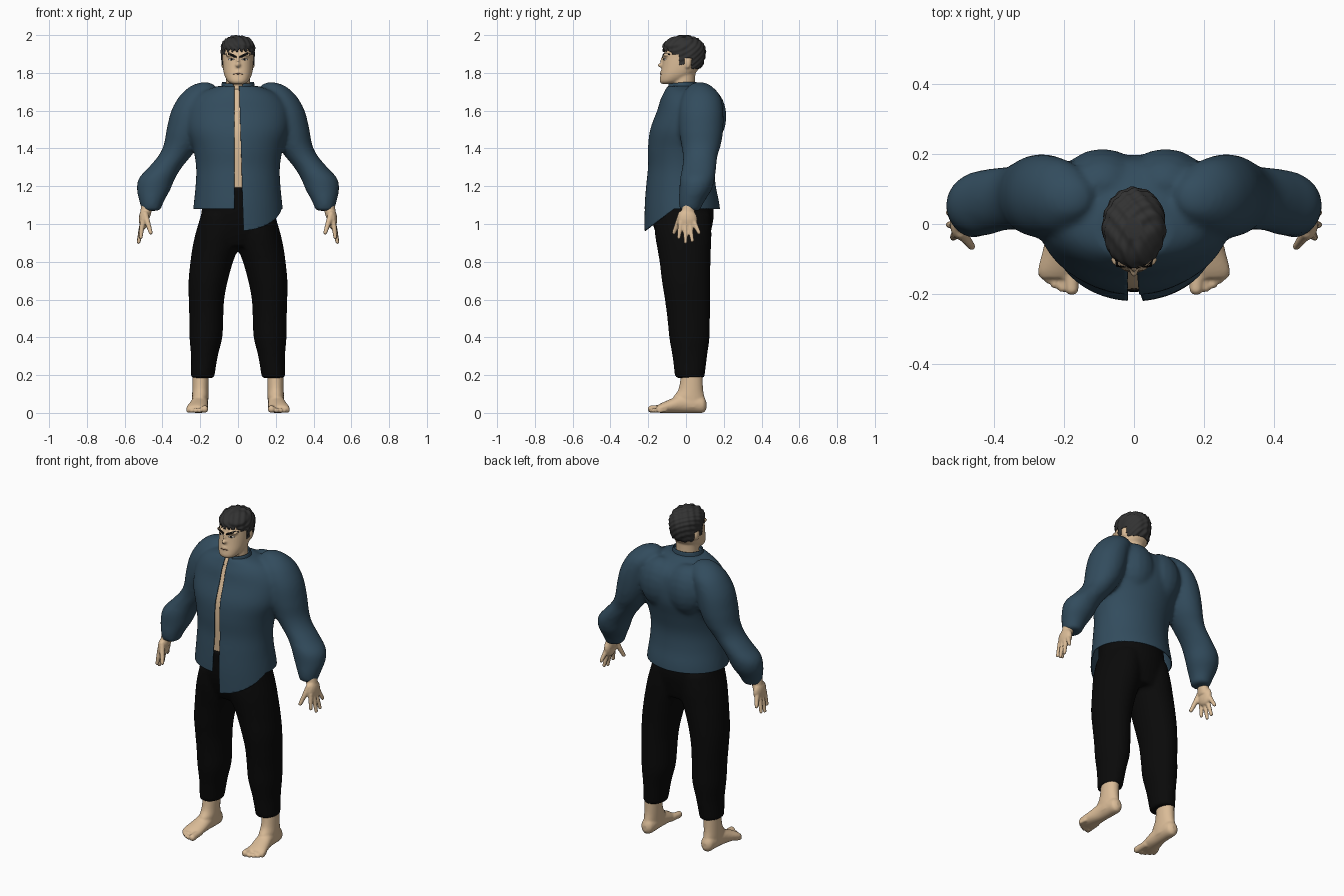
import bpy, bmesh, math
from mathutils import Vector, Matrix
from mathutils.bvhtree import BVHTree

if "Cube" in bpy.data.objects:
    bpy.data.objects.remove(bpy.data.objects["Cube"])


def material(name, rgb):
    m = bpy.data.materials.new(name)
    m.diffuse_color = (*rgb, 1)
    m.use_nodes = True
    m.node_tree.nodes["Principled BSDF"].inputs["Base Color"].default_value = m.diffuse_color
    return m


SKIN = material("tan skin", (0.70, 0.50, 0.31))
BLUE = material("slate blue cloth", (0.032, 0.072, 0.11))
BLACK = material("black cloth", (0.003, 0.003, 0.003))
HAIR = material("charcoal hair", (0.032, 0.032, 0.032))
WHITE = material("eye white", (0.75, 0.72, 0.68))
LIP = material("mouth brown", (0.28, 0.15, 0.09))


def loft(bm, rings, side=1, axis="z", n=32, steps=5, caps=True, power=2.0):
    """Smooth tube through rings (t, u, v, ru, rv); t runs along the axis."""
    R = [Vector(r) for r in rings]
    R = [2 * R[0] - R[1]] + R + [2 * R[-1] - R[-2]]
    rows = []
    for i in range(1, len(R) - 2):
        a, b, c, d = R[i - 1:i + 3]
        for k in range(steps + (i == len(R) - 3)):
            f = k / steps
            rows.append(0.5 * (2 * b + (c - a) * f + (2 * a - 5 * b + 4 * c - d) * f * f
                               + (3 * b - a - 3 * c + d) * f ** 3))
    loops = []
    for t, u, v, ru, rv in rows:
        loop = []
        for j in range(n):
            w = 2 * math.pi * j / n
            c, s = math.cos(w), math.sin(w)
            p = u * side + ru * math.copysign(abs(c) ** (2 / power), c)
            q = v + rv * math.copysign(abs(s) ** (2 / power), s)
            loop.append(bm.verts.new((p, q, t) if axis == "z" else (p, t, q)))
        loops.append(loop)
    for a, b in zip(loops, loops[1:]):
        for j in range(n):
            bm.faces.new((a[j], a[(j + 1) % n], b[(j + 1) % n], b[j]))
    if caps:
        bm.faces.new(loops[0])
        bm.faces.new(loops[-1])


def blob(bm, loc, radii):
    m = Matrix.Translation(loc) @ Matrix.Diagonal((*radii, 1))
    bmesh.ops.create_uvsphere(bm, u_segments=16, v_segments=10, radius=1, matrix=m)


def digit(bm, a, b, ra, rb, side):
    a, b = Vector(a), Vector(b)
    for i in range(11):
        p, r = a.lerp(b, i / 10), ra + (rb - ra) * i / 10
        blob(bm, (p.x * side, p.y, p.z), (r, r, r))


def finish(name, bm, mat):
    bmesh.ops.recalc_face_normals(bm, faces=bm.faces)
    me = bpy.data.meshes.new(name)
    bm.to_mesh(me)
    bm.free()
    for p in me.polygons:
        p.use_smooth = True
    me.materials.append(mat)
    ob = bpy.data.objects.new(name, me)
    bpy.context.collection.objects.link(ob)
    return ob


def fuse(name, bm, mat, voxel, smooth):
    """Merge overlapping solids into one smooth skin."""
    ob = finish(name, bm, mat)
    r = ob.modifiers.new("merge", "REMESH")
    r.mode, r.voxel_size, r.use_smooth_shade = "VOXEL", voxel, True
    s = ob.modifiers.new("relax", "SMOOTH")
    s.factor, s.iterations = 0.5, smooth
    dg = bpy.context.evaluated_depsgraph_get()
    me = bpy.data.meshes.new_from_object(ob.evaluated_get(dg))
    ob.modifiers.clear()
    ob.data = me
    me.materials.clear()
    me.materials.append(mat)
    for p in me.polygons:
        p.use_smooth, p.material_index = True, 0
    return ob


# jacket: torso, back muscles and sleeves merged
bm = bmesh.new()
loft(bm, [(.90, 0, -.02, .25, .20), (1.08, 0, -.02, .237, .20), (1.2, 0, -.027, .225, .185),
          (1.3, 0, -.025, .222, .177), (1.4, 0, -.015, .238, .187), (1.5, 0, .003, .27, .193),
          (1.6, 0, .02, .27, .173), (1.66, 0, .02, .24, .155), (1.70, 0, .008, .19, .123),
          (1.73, 0, -.015, .11, .085)], n=48)
for s in (-1, 1):
    blob(bm, (s * .09, .115, 1.57), (.12, .10, .15))
    loft(bm, [(1.75, .175, .07, .02, .025), (1.73, .185, .075, .065, .06), (1.68, .215, .08, .092, .10),
              (1.6, .25, .08, .103, .117), (1.5, .275, .08, .103, .117), (1.42, .30, .08, .093, .105),
              (1.36, .335, .075, .087, .092), (1.30, .385, .07, .088, .09), (1.24, .43, .06, .096, .092),
              (1.18, .447, .05, .088, .085), (1.12, .457, .03, .065, .068), (1.07, .46, .02, .048, .053)], s)
jacket = fuse("jacket", bm, BLUE, .012, 5)

# cut the front opening and the uneven hem
bm = bmesh.new()
bm.from_mesh(jacket.data)
tilt = Vector((0, -.75, 1)).normalized()
for co, no, keep in [((.022, 0, 0), (1, 0, .03), lambda c: c.y < 0 and abs(c.x) < .1),
                     ((-.018, 0, 0), (1, 0, 0), lambda c: c.y < 0 and abs(c.x) < .1),
                     ((0, 0, 1.08), (0, 0, 1), lambda c: abs(c.x) < .3),
                     ((0, -.21, .97), tilt, lambda c: 0 < c.x < .3)]:
    # opening planes are placed at chest height
    co = Vector(co) + Vector((0, 0, 1.2 if co[0] else 0))
    faces = [f for f in bm.faces if keep(f.calc_center_median())]
    geom = faces + list({e for f in faces for e in f.edges}) + list({v for f in faces for v in f.verts})
    bmesh.ops.bisect_plane(bm, geom=geom, plane_co=co, plane_no=no, dist=1e-5)


def cut_away(c):
    if c.y < -.05 and -.018 < c.x < .022 - .03 * (c.z - 1.2):
        return True
    hem = min(1.08, .97 + .75 * (c.y + .21)) if c.x > 0 else 1.08
    return abs(c.x) < .3 and c.z < hem


bmesh.ops.delete(bm, geom=[f for f in bm.faces if cut_away(f.calc_center_median())], context="FACES")
bm.to_mesh(jacket.data)
bm.free()
sol = jacket.modifiers.new("cloth thickness", "SOLIDIFY")
sol.thickness, sol.offset = .005, -1

# collar: low stand-up band, open at the front
bm = bmesh.new()
loft(bm, [(1.69, 0, -.02, .105, .085), (1.72, 0, -.02, .092, .08), (1.752, 0, -.02, .085, .076)], n=64, caps=False)
bmesh.ops.delete(bm, geom=[f for f in bm.faces if f.calc_center_median().y < -.03
                           and abs(f.calc_center_median().x) < .025], context="FACES")
for v in bm.verts:
    v.co.z += .1 * min(v.co.y, 0)
collar = finish("collar", bm, BLUE)
collar.modifiers.new("cloth thickness", "SOLIDIFY").thickness = .005

# chest seen through the opening
bm = bmesh.new()
loft(bm, [(1.12, 0, -.04, .18, .14), (1.3, 0, -.04, .19, .146), (1.4, 0, -.035, .19, .152),
          (1.5, 0, -.03, .19, .147), (1.6, 0, -.02, .18, .119), (1.67, 0, -.01, .12, .1),
          (1.715, 0, -.015, .075, .075)])
finish("chest", bm, SKIN)

# trousers: hips and two legs merged
bm = bmesh.new()
loft(bm, [(.88, 0, -.008, .17, .12), (.95, 0, -.015, .215, .145), (1.05, 0, -.02, .195, .167),
          (1.195, 0, -.03, .185, .165)])
for s in (-1, 1):
    loft(bm, [(.185, .188, .02, .062, .078), (.3, .178, .02, .071, .092), (.4, .17, .018, .087, .107),
              (.5, .168, .014, .09, .113), (.6, .167, .008, .094, .12), (.7, .158, 0, .104, .128),
              (.8, .139, -.005, .113, .135), (.87, .121, -.01, .121, .142), (.95, .107, -.015, .118, .15),
              (1.05, .095, -.02, .1, .15)], s)
fuse("trousers", bm, BLACK, .012, 4)

# bare feet and hands
toes = [(.177, -.183, .02), (.204, -.182, .013), (.225, -.172, .0125), (.245, -.158, .012), (.263, -.142, .011)]
tips = [(.515, -.038, .93), (.526, -.002, .905), (.526, .033, .913), (.52, .068, .955)]
for s, label in ((-1, "right"), (1, "left")):
    bm = bmesh.new()
    loft(bm, [(.108, .2, .04, .015, .02), (.09, .2, .044, .035, .043), (.04, .2, .05, .042, .05),
              (-.02, .203, .05, .044, .05), (-.08, .21, .037, .051, .037), (-.13, .219, .026, .054, .026),
              (-.155, .221, .02, .047, .017)], s, "y")
    loft(bm, [(.03, .2, .02, .042, .08), (.08, .2, .015, .043, .083), (.13, .199, .026, .043, .064),
              (.24, .197, .033, .044, .055)], s)
    for x, y, r in toes:
        digit(bm, (.2 + (x - .2) * .9, -.11, r + .004), (x, y, r), r, r, s)
    foot = fuse(label + " foot", bm, SKIN, .006, 3)
    for v in foot.data.vertices:
        v.co.z = max(v.co.z, 0)

    bm = bmesh.new()
    loft(bm, [(1.14, .47, .016, .034, .036), (1.08, .484, .012, .031, .034), (1.03, .495, .008, .027, .04)], s)
    blob(bm, (s * .5, .008, 1.025), (.025, .052, .055))
    for i, tip in enumerate(tips):
        digit(bm, (.505, -.027 + .023 * i, 1.01), tip, .015, .0105, s)
    digit(bm, (.492, -.025, 1.05), (.462, -.064, .955), .018, .011, s)
    fuse(label + " hand", bm, SKIN, .005, 3)

# head, neck, nose and ears
bm = bmesh.new()
loft(bm, [(1.64, 0, -.01, .075, .07), (1.72, 0, -.015, .066, .064), (1.82, 0, -.01, .064, .06)])
loft(bm, [(1.742, 0, -.095, .035, .036), (1.757, 0, -.075, .056, .064), (1.79, 0, -.047, .073, .088),
          (1.83, 0, -.028, .08, .1), (1.88, 0, -.017, .082, .104), (1.92, 0, -.012, .081, .1),
          (1.96, 0, -.01, .066, .078), (1.982, 0, -.01, .03, .04)], power=2.2)
blob(bm, (0, -.127, 1.84), (.014, .024, .012))
blob(bm, (0, -.122, 1.86), (.009, .016, .03))
blob(bm, (0, -.118, 1.80), (.026, .02, .018))
for s in (-1, 1):
    blob(bm, (s * .08, .008, 1.853), (.009, .018, .03))
    blob(bm, (s * .035, -.103, 1.895), (.032, .02, .011))
head = fuse("head", bm, SKIN, .006, 3)

# hair: tousled cap trimmed along a ragged hairline
bm = bmesh.new()
loft(bm, [(1.80, 0, -.015, .07, .065), (1.83, 0, -.012, .081, .092), (1.86, 0, -.008, .086, .103),
          (1.91, 0, -.008, .089, .112), (1.95, 0, -.013, .086, .107), (1.98, 0, -.012, .064, .076),
          (1.997, 0, -.01, .024, .03)], n=96, steps=8)


def bare(c):
    if c.y < -.075:
        line = 1.918 + .008 * math.sin(c.x * 260)
    elif c.y < -.035:
        line = 1.90
    elif c.y < -.01:
        line = 1.845
    elif c.y < .03:
        line = 1.88
    else:
        line = 1.822
    return c.z < line


bmesh.ops.delete(bm, geom=[f for f in bm.faces if bare(f.calc_center_median())], context="FACES")
for v in bm.verts:
    w = math.sin(v.co.x * 150 + 90 * v.co.z) * math.sin(v.co.y * 110 - 120 * v.co.z)
    out = (v.co - Vector((0, -.01, 1.9))).normalized()
    v.co += out * .004 * w
hair = finish("hair", bm, HAIR)
hair.modifiers.new("hair thickness", "SOLIDIFY").thickness = .006

# brows, eyes and mouth: thin plates laid on the face
tree = BVHTree.FromPolygons([v.co for v in head.data.vertices], [p.vertices[:] for p in head.data.polygons])


def plate(name, mat, points, lift):
    """Strip through (x, z, half height) points, projected onto the head."""
    bm = bmesh.new()
    rows = []
    for x, z, h in points:
        row = []
        for k in (-1, 0, 1):
            hit = tree.ray_cast(Vector((x, -1, z + k * h)), Vector((0, 1, 0)))[0]
            row.append(bm.verts.new((x, hit.y - lift, z + k * h)))
        rows.append(row)
    for a, b in zip(rows, rows[1:]):
        for k in (0, 1):
            bm.faces.new((a[k], b[k], b[k + 1], a[k + 1]))
    finish(name, bm, mat).modifiers.new("plate", "SOLIDIFY").thickness = .001


for s, label in ((-1, "right"), (1, "left")):
    plate(label + " eyebrow", BLACK, [(s * x, z, h) for x, z, h in
          [(.008, 1.884, .004), (.02, 1.888, .007), (.035, 1.896, .007), (.05, 1.902, .006), (.066, 1.898, .002)]], .004)
    plate(label + " eye", WHITE, [(s * x, 1.872, h) for x, h in
          [(.02, .001), (.027, .004), (.036, .0055), (.045, .004), (.053, .001)]], .002)
    plate(label + " iris", BLACK, [(s * x, 1.873, h) for x, h in [(.03, .003), (.035, .005), (.04, .003)]], .004)
plate("mouth", LIP, [(-.026, 1.793, .001), (-.012, 1.796, .0025), (0, 1.795, .003),
                     (.012, 1.796, .0025), (.026, 1.793, .001)], .002)
